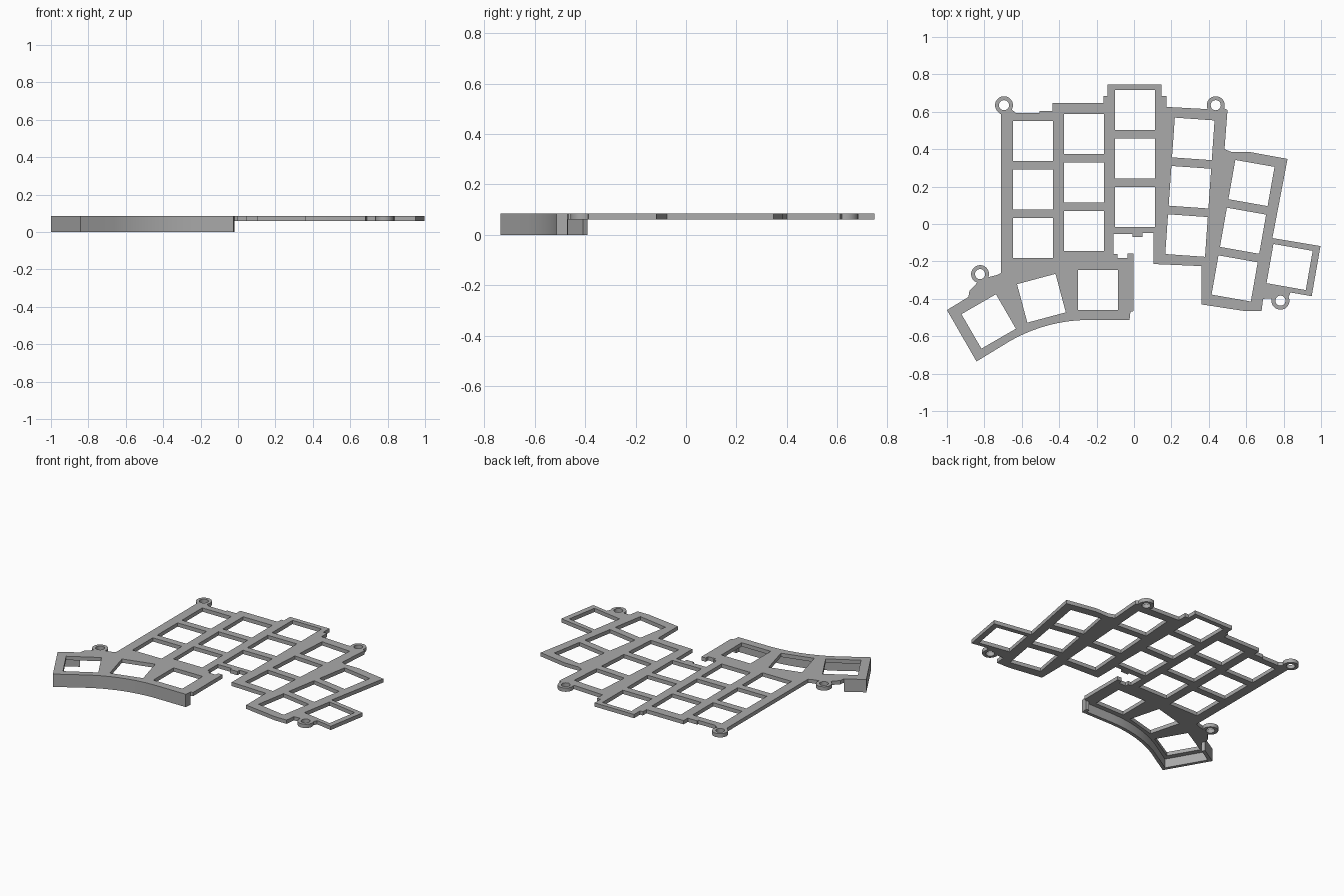
import bpy
from math import sin, cos, radians
from mathutils import Vector, Matrix

TOP, UNDER = 0.085, 0.06
HOLE = 0.213        # key opening
WALL = 0.022        # skirt thickness

cube = bpy.data.objects.get("Cube")
if cube:
    bpy.data.objects.remove(cube)

grey = bpy.data.materials.new("grey plastic")
grey.use_nodes = True
colour = (0.4, 0.4, 0.4, 1)
grey.diffuse_color = colour
grey.node_tree.nodes["Principled BSDF"].inputs["Base Color"].default_value = colour


def arc(x, y, r, start, end, steps):
    angles = [radians(start + (end - start) * i / steps) for i in range(steps + 1)]
    return [(x + r * cos(a), y + r * sin(a)) for a in angles]


def key(x, y, turn):
    rot = Matrix.Rotation(radians(turn), 2)
    h = HOLE / 2
    corners = [(-h, -h), (h, -h), (h, h), (-h, h)]
    return [tuple(Vector((x, y)) + rot @ Vector(c)) for c in corners]


def slab(name, loops, low, high):
    """Fill closed loops (outer edge, then openings) and give them thickness."""
    curve = bpy.data.curves.new(name, "CURVE")
    curve.dimensions = "2D"
    curve.fill_mode = "BOTH"
    curve.extrude = (high - low) / 2
    for loop in loops:
        spline = curve.splines.new("POLY")
        spline.points.add(len(loop) - 1)
        for point, (x, y) in zip(spline.points, loop):
            point.co = (x, y, 0, 1)
        spline.use_cyclic_u = True
    obj = bpy.data.objects.new(name, curve)
    bpy.context.collection.objects.link(obj)
    obj.location.z = (high + low) / 2
    bpy.ops.object.select_all(action="DESELECT")
    obj.select_set(True)
    bpy.context.view_layer.objects.active = obj
    bpy.ops.object.convert(target="MESH")
    obj = bpy.context.object
    obj.data.materials.clear()
    obj.data.materials.append(grey)
    bpy.ops.object.shade_smooth_by_angle(angle=radians(25))
    return obj


def inset(path, d):
    """Shift an open path to its right by d, with mitred corners."""
    pts = [Vector(p) for p in path]
    dirs = [(b - a).normalized() for a, b in zip(pts, pts[1:])]
    normals = [Vector((t.y, -t.x)) for t in dirs]
    normals = [normals[0]] + normals + [normals[-1]]
    out = []
    for p, m, n in zip(pts, normals, normals[1:]):
        out.append(tuple(p + (m + n) * d / (1 + m.dot(n))))
    return out


# Screw ears: centre, then start and end angle of the outer rim
ears = {
    "back_right": (-.695, .635, 235, -30),
    "back_left": (.437, .635, 205, -20),
    "front_left": (.783, -.41, 25, -195),
    "thumb": (-.823, -.268, 250, -20),
}


def ear(name):
    x, y, start, end = ears[name]
    return arc(x, y, .048, start, end, 24)


# Lower edge of the thumb cluster, from its right end to its left end
thumb_edge = ([(-.019, -.47), (-.024, -.513)]
              + arc(-.238, -1.369, .856, 90, 120, 16)
              + [(-.842, -.735), (-1, -.46), (-.885, -.39)])

# Plate outline, clockwise
outline = [(-.71, .585)] + ear("back_right")
outline += [(-.63, .593), (-.505, .593), (-.505, .604), (-.436, .604),
            (-.436, .647), (-.163, .647), (-.163, .684), (-.142, .684),
            (-.142, .747), (.147, .747), (.147, .684), (.174, .684),
            (.174, .626), (.377, .615)]
outline += ear("back_left")
outline += [(.5, .61), (.484, .4), (.521, .385), (.618, .385), (.821, .348),
            (.74, -.075), (.997, -.118), (.95, -.386), (.837, -.366)]
outline += ear("front_left")
outline += [(.69, -.4), (.682, -.466), (.596, -.466), (.361, -.43),
            (.361, -.225), (.104, -.214), (.104, -.048), (.045, -.048),
            (.045, -.07), (-.008, -.07), (-.008, -.054), (-.11, -.054),
            (-.11, -.16), (-.088, -.16), (-.088, -.182), (-.035, -.182),
            (-.035, -.157), (-.003, -.157), (-.003, -.466)]
outline += thumb_edge + [(-.88, -.358), (-.848, -.326)] + ear("thumb")
outline += [(-.73, -.272), (-.71, -.262)]

# Key openings: columns of three, each stepping forward from its back key
openings = []
columns = [(-.54, .443, 0), (-.267, .481, 0), (.005, .609, 0),
           (.317, .455, -4), (.628, .219, -10)]
for x, y, turn in columns:
    step = Matrix.Rotation(radians(turn), 2) @ Vector((0, -.259))
    for i in range(3):
        openings.append(key(x + step.x * i, y + step.y * i, turn))
for x, y, turn in [(.832, -.23, -10), (-.193, -.353, 0),
                   (-.495, -.397, 15), (-.777, -.521, 30)]:
    openings.append(key(x, y, turn))

# Screw holes
for x, y, start, end in ears.values():
    openings.append(arc(x, y, .027, 0, 345, 23))

slab("switch_plate", [outline] + openings, UNDER, TOP)

# Skirt hanging below the thumb cluster
skirt = thumb_edge + inset(thumb_edge, WALL)[::-1]
slab("thumb_skirt", [skirt], 0, UNDER)
